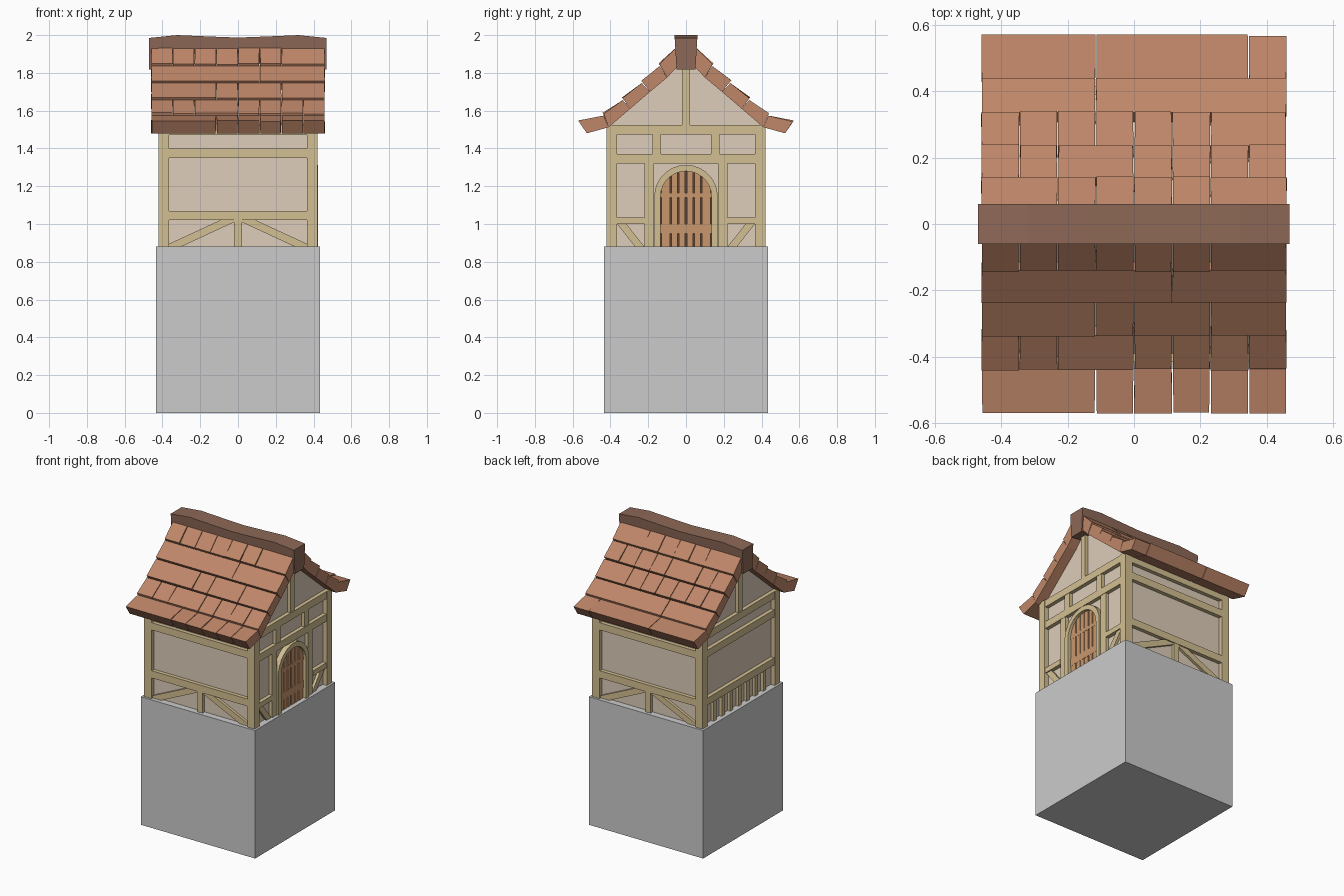
import bpy, bmesh, random
from math import sin, cos, pi
from mathutils import Matrix

if "Cube" in bpy.data.objects:
    bpy.data.objects.remove(bpy.data.objects["Cube"])

random.seed(4)


def material(name, rgb):
    m = bpy.data.materials.new(name)
    m.diffuse_color = (*rgb, 1)
    m.use_nodes = True
    m.node_tree.nodes["Principled BSDF"].inputs["Base Color"].default_value = m.diffuse_color
    return m


PLASTER = material("plaster", (0.73, 0.61, 0.49))
TIMBER = material("timber", (0.65, 0.52, 0.285))
DOOR = material("door_wood", (0.59, 0.31, 0.155))
DARK = material("dark_gap", (0.10, 0.05, 0.03))
TILE = material("roof_tile", (0.52, 0.24, 0.14))
RIDGE = material("ridge_tile", (0.27, 0.14, 0.095))


def loft(bm, sections):
    """Skin closed sections with equal point counts and cap both ends."""
    rings = [[bm.verts.new(p) for p in s] for s in sections]
    n = len(rings[0])
    for a, b in zip(rings, rings[1:]):
        for i in range(n):
            j = (i + 1) % n
            bm.faces.new((a[i], a[j], b[j], b[i]))
    bm.faces.new(rings[0][::-1])
    bm.faces.new(rings[-1])


def finish(name, bm, mat=None):
    bmesh.ops.recalc_face_normals(bm, faces=bm.faces)
    me = bpy.data.meshes.new(name)
    bm.to_mesh(me)
    bm.free()
    if mat:
        me.materials.append(mat)
    ob = bpy.data.objects.new(name, me)
    bpy.context.collection.objects.link(ob)
    return ob


def panel(name, polys, d0, d1, turn, mat):
    """Extrude (u, z) outlines outward from depth d0 to d1 on the wall at this turn."""
    bm = bmesh.new()
    for poly in polys:
        loft(bm, [[(u, -d, z) for u, z in poly] for d in (d0, d1)])
    bm.transform(Matrix.Rotation(turn, 4, 'Z'))
    return finish(name, bm, mat)


def rect(u0, u1, z0, z1):
    return [(u0, z0), (u1, z0), (u1, z1), (u0, z1)]


def both(poly):
    return [poly, [(-u, z) for u, z in poly]]


FRONT, RIGHT, BACK, LEFT = 0, pi / 2, pi, -pi / 2
FLOOR, TOP = 0.88, 1.525

# Stone base
panel("base_block", [rect(-0.435, 0.435, 0, FLOOR)], -0.435, 0.435, FRONT, None)

# Plaster core with gables
half = [(0.39, FLOOR), (0.39, 1.53), (0.31, 1.62), (0.22, 1.69), (0.06, 1.85)]
core = half + [(-u, z) for u, z in reversed(half)]
panel("plaster_walls", [core], -0.39, 0.39, RIGHT, PLASTER)

# Corner posts
for i, turn in enumerate((FRONT, RIGHT, BACK, LEFT)):
    panel("corner_post", [rect(0.365, 0.42, FLOOR, TOP)], 0.365, 0.42, turn, TIMBER)

# Timber framing of the two long eave walls
brace = [(0.02, 1.02), (0.02, 1.01), (0.30, FLOOR), (0.365, FLOOR), (0.365, 0.895), (0.095, 1.02)]
for name, turn in (("front", FRONT), ("back", BACK)):
    panel(name + "_rails", [rect(-0.365, 0.365, a, b) for a, b in
                            ((1.02, 1.07), (1.35, 1.40), (1.47, TOP))], 0.38, 0.416, turn, TIMBER)
    panel(name + "_stud", [rect(-0.02, 0.02, FLOOR, 1.02)], 0.38, 0.414, turn, TIMBER)
    panel(name + "_braces", both(brace), 0.38, 0.408, turn, TIMBER)

# Timber framing of the door wall
panel("door_wall_rails", [rect(-0.365, 0.365, 1.32, 1.37), rect(-0.365, 0.365, 1.475, TOP)]
      + both(rect(0.22, 0.365, 1.0, 1.035)), 0.38, 0.416, RIGHT, TIMBER)
panel("door_wall_studs", both(rect(0.17, 0.22, FLOOR, 1.32)) + both(rect(0.132, 0.178, 1.37, 1.475)),
      0.38, 0.414, RIGHT, TIMBER)
panel("door_wall_braces", both([(0.365, 1.0), (0.315, 1.0), (0.22, FLOOR), (0.27, FLOOR)]),
      0.38, 0.408, RIGHT, TIMBER)

# Timber framing of the plain gable wall, with a row of short studs
panel("rear_gable_rails", [rect(-0.365, 0.365, a, b) for a, b in
                           ((1.02, 1.07), (1.35, 1.40), (1.475, TOP))], 0.38, 0.416, LEFT, TIMBER)
panel("rear_gable_studs", [rect(k * 0.09 - 0.016, k * 0.09 + 0.016, FLOOR, 1.02) for k in range(-3, 4)],
      0.38, 0.41, LEFT, TIMBER)
for turn in (RIGHT, LEFT):
    panel("gable_king_post", [rect(-0.02, 0.02, TOP, 1.88)], 0.38, 0.414, turn, TIMBER)

# Arched door: frame, dark backing, planks and ledges
SPRING = 1.145


def arch(r, n=14):
    return [(r, FLOOR)] + [(r * cos(pi * i / n), SPRING + r * sin(pi * i / n))
                           for i in range(n + 1)] + [(-r, FLOOR)]


panel("door_frame", [arch(0.168) + arch(0.135)[::-1]], 0.38, 0.424, RIGHT, TIMBER)
panel("door_backing", [arch(0.137)], 0.38, 0.394, RIGHT, DARK)


def plank(a, b, n=4):
    top = []
    for i in range(n + 1):
        u = b + (a - b) * i / n
        top.append((u, SPRING + max(0.135 ** 2 - u * u, 0) ** 0.5))
    return [(a, FLOOR), (b, FLOOR)] + top


seams = [-0.135, -0.08, -0.04, 0, 0.04, 0.08, 0.135]
panel("door_planks", [plank(a + 0.004, b - 0.004) for a, b in zip(seams, seams[1:])],
      0.38, 0.404, RIGHT, DOOR)
panel("door_ledges", [rect(-0.134, 0.134, a, b) for a, b in ((0.95, 1.0), (1.14, 1.165))],
      0.38, 0.405, RIGHT, DOOR)

# Curved roof of overlapping tile rows
outer = [(0.045, 1.945), (0.14, 1.84), (0.235, 1.75), (0.335, 1.66), (0.436, 1.578), (0.566, 1.545)]
inner = [(0.03, 1.85), (0.10, 1.775), (0.19, 1.70), (0.295, 1.61), (0.41, 1.512), (0.525, 1.48)]
for side, name in ((-1, "front_roof_tiles"), (1, "back_roof_tiles")):
    bm = bmesh.new()
    for r in range(5):
        cuts = [-0.46] + [k * 0.115 for k in range(-3, 4) if random.random() < 0.6] + [0.46]
        (y0, z0), (y1, z1) = outer[r], outer[r + 1]
        (v0, w0), (v1, w1) = inner[r], inner[r + 1]
        for a, b in zip(cuts, cuts[1:]):
            j = random.uniform(-0.003, 0.003)
            lift = 0.008 + j if r < 4 else j
            prof = [(y0, z0 - 0.004), (y1 + j + 0.002, z1 + lift), (v1, w1), (v0, w0)]
            sk = random.uniform(-0.002, 0.002)
            ends = [(a + 0.002, sk), (b - 0.002, -sk)]
            loft(bm, [[(x + k * (i in (1, 2)), side * y, z) for i, (y, z) in enumerate(prof)]
                      for x, k in ends])
    finish(name, bm, TILE)

# Wavy ridge cap
bm = bmesh.new()
ridge = [(-0.47, 1.985), (-0.32, 2.0), (-0.16, 1.993), (0, 1.987), (0.16, 1.993), (0.32, 2.0), (0.468, 1.985)]
loft(bm, [[(x, -0.06, z), (x, 0.06, z), (x, 0.05, z - 0.167), (x, -0.05, z - 0.167)] for x, z in ridge])
finish("ridge_cap", bm, RIDGE)
